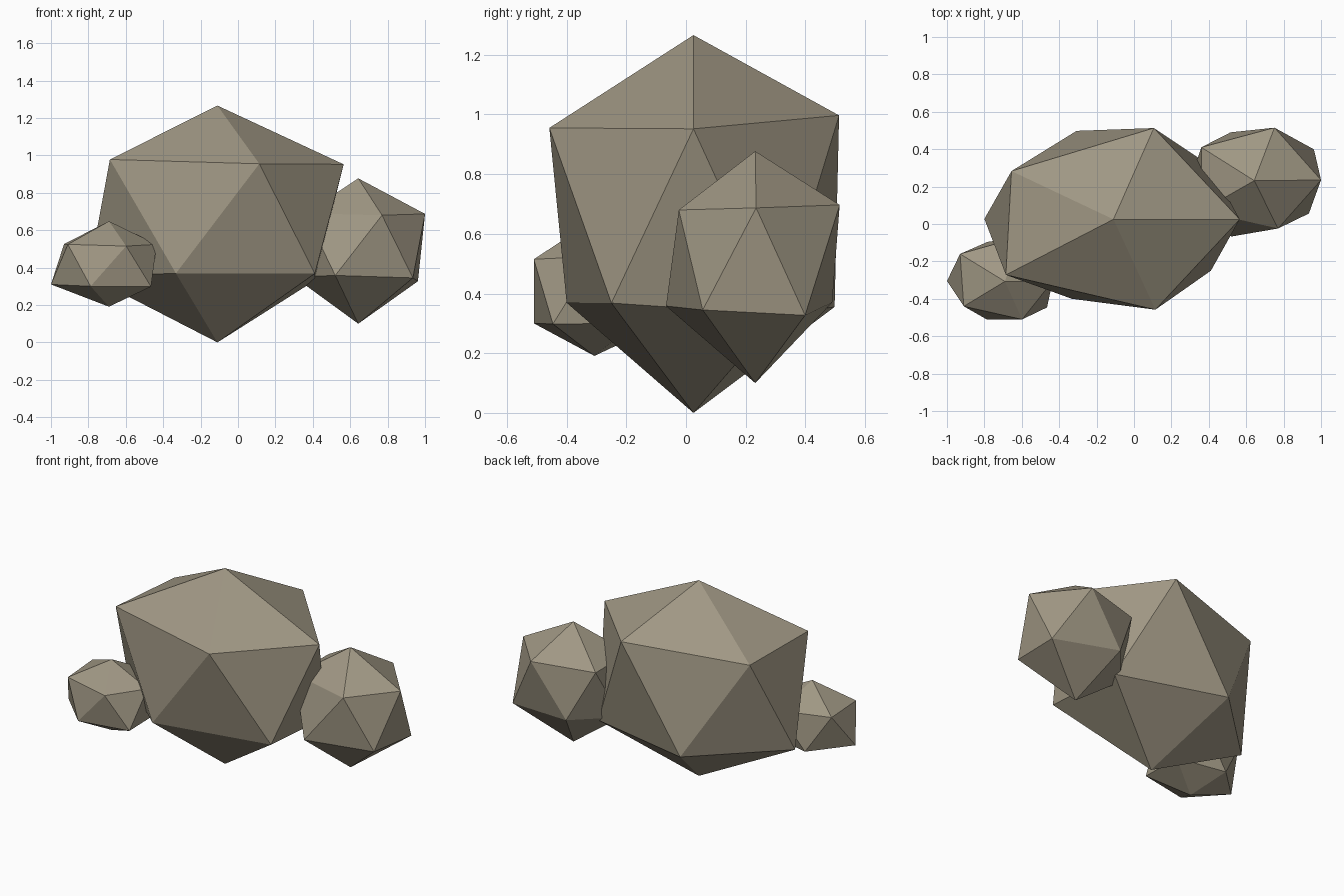
import bpy, bmesh, math

stone = bpy.data.materials.new("stone")
stone.diffuse_color = (0.35, 0.31, 0.23, 1)


def order(v):
    # Bottom to top, then counter-clockwise from +x within each ring
    angle = round(math.degrees(math.atan2(v.co.y, v.co.x))) % 360
    return (round(v.co.z, 1), angle if abs(v.co.z) < 0.9 else 0)


def rock(name, bottom, lower, upper, top):
    """Low-poly boulder: an icosahedron with its two rings of corners roughened."""
    bm = bmesh.new()
    bmesh.ops.create_icosphere(bm, subdivisions=1, radius=1)
    corners = [bottom, *lower, *upper, top]
    for v, co in zip(sorted(bm.verts, key=order), corners):
        v.co = co
    bmesh.ops.recalc_face_normals(bm, faces=bm.faces[:])
    mesh = bpy.data.meshes.new(name)
    bm.to_mesh(mesh)
    bm.free()
    mesh.materials.append(stone)
    bpy.context.collection.objects.link(bpy.data.objects.new(name, mesh))


# Large central boulder
rock("large_rock", (-.11, .025, 0),
     [(.41, .31, .33), (-.307, .498, .355), (-.80, .027, .355),
      (-.332, -.40, .369), (.411, -.25, .368)],
     [(.565, .025, .952), (.106, .513, .997), (-.655, .283, .96),
      (-.685, -.272, .978), (.114, -.458, .955)],
     (-.11, .025, 1.266))

# Medium boulder at the back right
rock("medium_rock", (.643, .232, .10),
     [(.962, .399, .327), (.516, .49, .37), (.30, .235, .35),
      (.52, -.067, .358), (.935, .056, .345)],
     [(1.0, .235, .687), (.751, .515, .697), (.36, .41, .688),
      (.36, .07, .69), (.77, -.024, .68)],
     (.643, .232, .877))

# Small boulder at the front left
rock("small_rock", (-.69, -.307, .191),
     [(-.47, -.17, .30), (-.784, -.096, .29), (-1.0, -.305, .31),
      (-.788, -.51, .30), (-.465, -.446, .298)],
     [(-.435, -.305, .524), (-.61, -.07, .52), (-.93, -.16, .526),
      (-.91, -.44, .524), (-.598, -.51, .515)],
     (-.69, -.307, .648))
